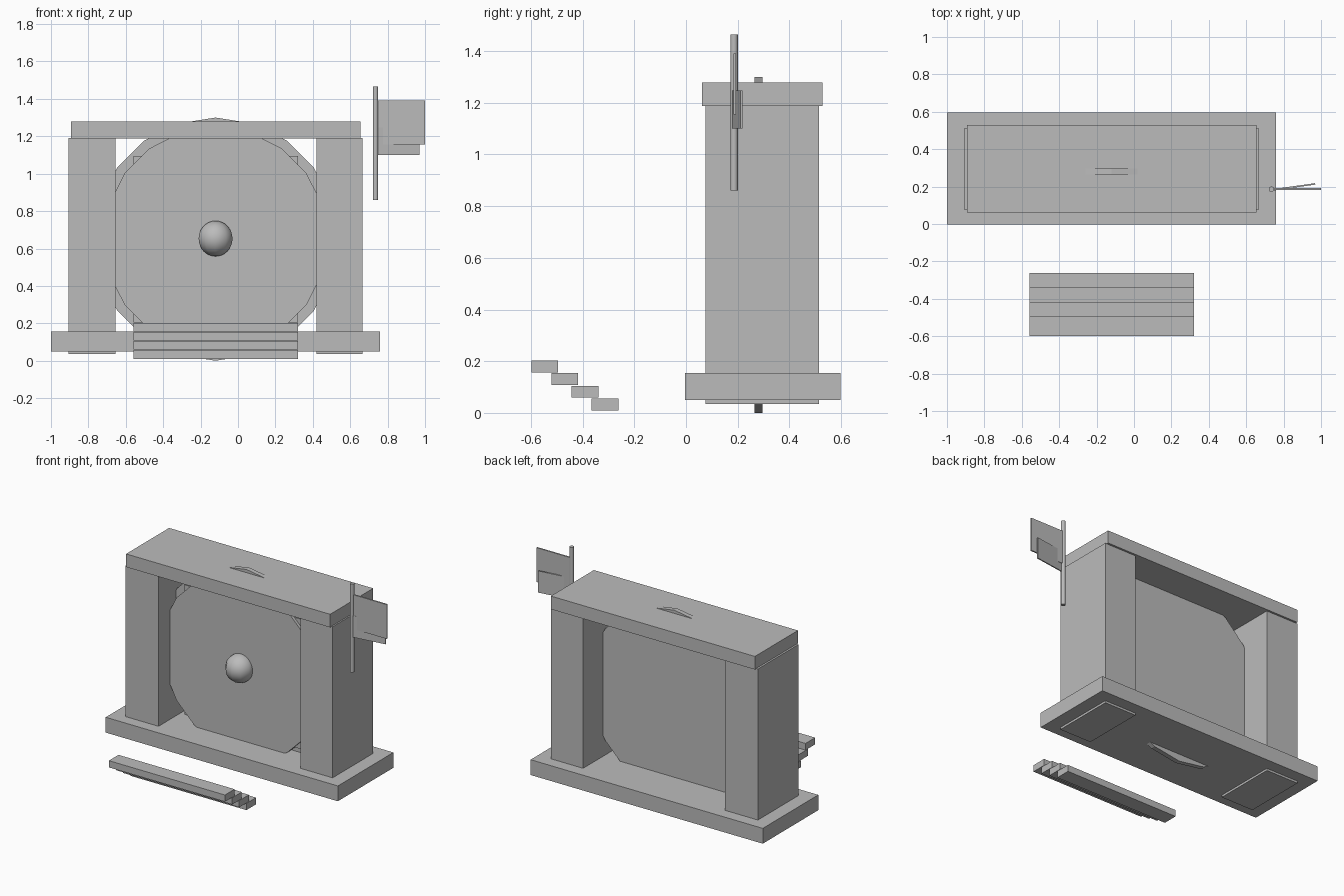
import bpy, math
from mathutils import Vector

if "Cube" in bpy.data.objects:
    bpy.data.objects.remove(bpy.data.objects["Cube"], do_unlink=True)

grey = bpy.data.materials.new("plain_grey")
grey.use_nodes = True
colour = (0.5, 0.5, 0.5, 1)
grey.diffuse_color = colour
grey.node_tree.nodes["Principled BSDF"].inputs["Base Color"].default_value = colour


def finish(name):
    ob = bpy.context.object
    ob.name = name
    ob.data.materials.append(grey)
    return ob


def box(name, x, y, z):
    """Box spanning the given (min, max) ranges."""
    bpy.ops.mesh.primitive_cube_add(size=1)
    ob = finish(name)
    spans = (x, y, z)
    size = Vector([b - a for a, b in spans])
    centre = Vector([(a + b) / 2 for a, b in spans])
    for v in ob.data.vertices:
        v.co = v.co * size
    ob.location = centre
    return ob


def disc(name, radius, y):
    """Twenty-sided upright disc, axis along y, with a corner at the top."""
    bpy.ops.mesh.primitive_cylinder_add(
        vertices=20, radius=radius, depth=y[1] - y[0],
        location=(CX, sum(y) / 2, CZ), rotation=(math.pi / 2, 0, 0))
    return finish(name)


CX, CZ = -0.12, 0.65   # centre of the round panel

# Frame: base, two pillars and a top beam
box("base", (-1, 0.76), (-0.004, 0.597), (0.05, 0.155))
for side, x in (("right", (-0.905, -0.655)), ("left", (0.42, 0.665))):
    box(side + "_pillar", x, (0.075, 0.514), (0.035, 1.19))
box("top_beam", (-0.892, 0.655), (0.062, 0.528), (1.188, 1.278))

# Layered round panel with a square plate between the discs
disc("back_disc", 0.65, (0.265, 0.297))
box("square_plate", (CX - 0.44, CX + 0.44), (0.22, 0.27), (CZ - 0.445, CZ + 0.445))
disc("front_disc", 0.6, (0.2, 0.25))

# Knob in the middle of the panel
bpy.ops.mesh.primitive_uv_sphere_add(segments=10, ring_count=16, radius=0.095,
                                     location=(CX, 0.195, CZ + 0.003))
finish("knob")
bpy.ops.object.shade_smooth_by_angle(angle=math.radians(40))

# Steps in front
for i in range(4):
    y, z = -0.262 - i * 0.0775, 0.01 + i * 0.0488
    box(f"step_{i + 1}", (-0.56, 0.32), (y - 0.104, y), (z, z + 0.046))

# Flag pole with two thin panels, the lower one swung slightly back
bpy.ops.mesh.primitive_cylinder_add(vertices=20, radius=0.0145, depth=0.605,
                                    location=(0.735, 0.186, 1.1625))
finish("flag_pole")
bpy.ops.object.shade_smooth_by_angle(angle=math.radians(40))
box("flag", (0.735, 1.0), (0.183, 0.193), (1.155, 1.39))
lower = box("lower_flag", (0.735, 0.97), (0.194, 0.202), (1.1, 1.248))
lower.rotation_euler.z = math.radians(8)
